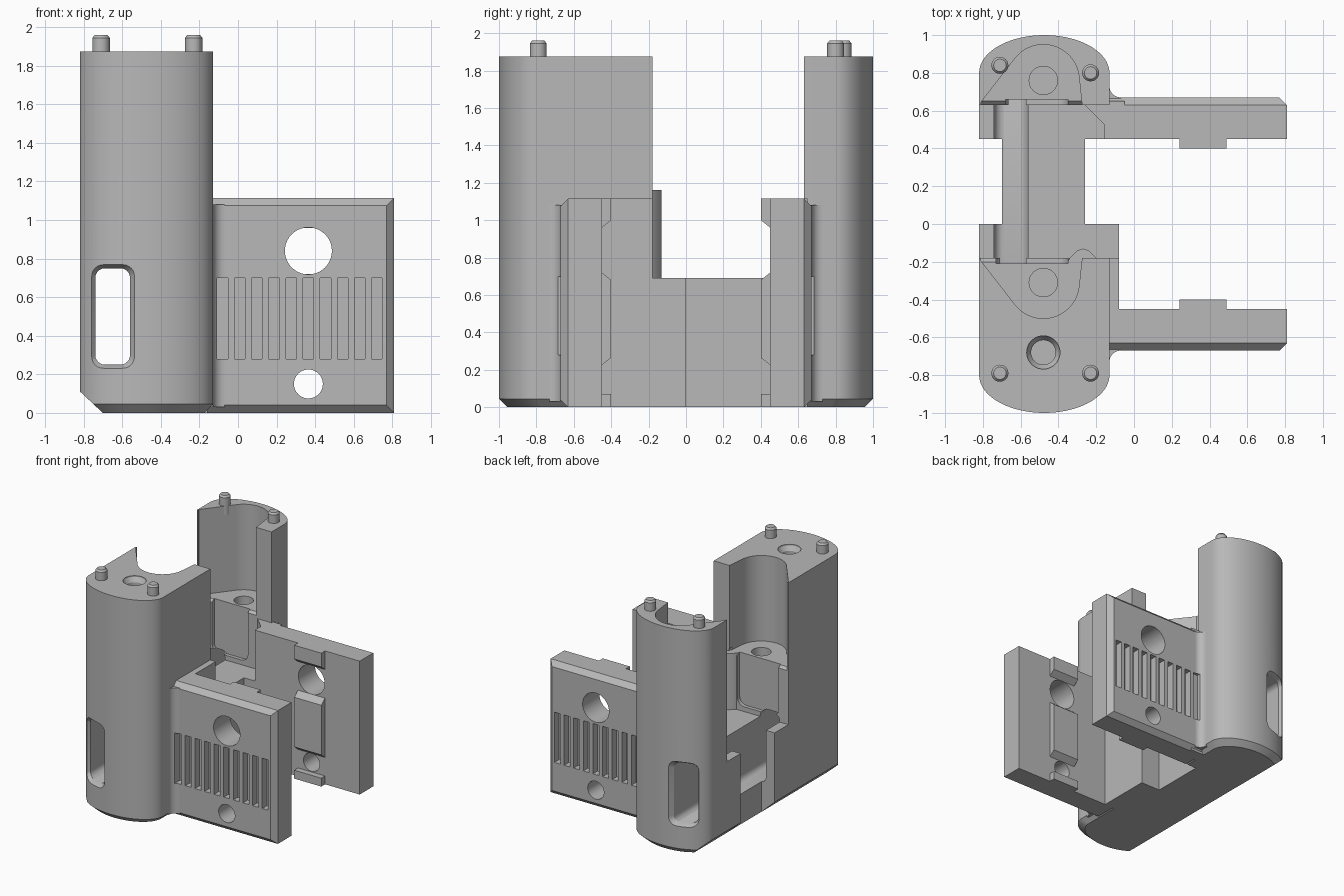
import bpy, bmesh
from math import sin, cos, pi, radians, sqrt

cube = bpy.data.objects.get("Cube")
if cube:
    bpy.data.objects.remove(cube, do_unlink=True)

grey = bpy.data.materials.new("plain grey")
grey.use_nodes = True
COL = (0.48, 0.48, 0.48, 1)
grey.diffuse_color = COL
grey.node_tree.nodes["Principled BSDF"].inputs["Base Color"].default_value = COL

CX = -0.475          # tower centre line
TOP, DECK, SHELF, ARM_TOP = 1.875, 0.69, 1.16, 1.115
FRONT, BACK = -0.18, 0.63


def loft(name, rings):
    """Closed solid through rings of equal length."""
    bm = bmesh.new()
    vs = [[bm.verts.new(p) for p in r] for r in rings]
    n = len(vs[0])
    for a, b in zip(vs, vs[1:]):
        for i in range(n):
            j = (i + 1) % n
            bm.faces.new((a[i], a[j], b[j], b[i]))
    bm.faces.new(vs[0][::-1])
    bm.faces.new(vs[-1])
    bmesh.ops.recalc_face_normals(bm, faces=bm.faces)
    return finish(name, bm)


def finish(name, bm):
    me = bpy.data.meshes.new(name)
    bm.to_mesh(me)
    bm.free()
    me.materials.append(grey)
    ob = bpy.data.objects.new(name, me)
    bpy.context.collection.objects.link(ob)
    return ob


def prism(name, pts, axis, lo, hi):
    put = {"x": lambda a, b, h: (h, a, b), "y": lambda a, b, h: (a, h, b),
           "z": lambda a, b, h: (a, b, h)}[axis]
    return loft(name, [[put(a, b, h) for a, b in pts] for h in (lo, hi)])


def box(name, x0, x1, y0, y1, z0, z1):
    return prism(name, [(x0, y0), (x1, y0), (x1, y1), (x0, y1)], "z", z0, z1)


def arc(cx, cy, r, a0, a1, n):
    return [(cx + r * cos(radians(a0 + (a1 - a0) * i / n)),
             cy + r * sin(radians(a0 + (a1 - a0) * i / n))) for i in range(n + 1)]


def circle(cx, cy, r, n=40):
    return arc(cx, cy, r, 0, 360, n)[:-1]


def rounded(x0, x1, z0, z1, r):
    return (arc(x1 - r, z1 - r, r, 0, 90, 6) + arc(x0 + r, z1 - r, r, 90, 180, 6)
            + arc(x0 + r, z0 + r, r, 180, 270, 6) + arc(x1 - r, z0 + r, r, 270, 360, 6))


def select(ob):
    bpy.ops.object.select_all(action="DESELECT")
    ob.select_set(True)
    bpy.context.view_layer.objects.active = ob


def cut(ob, cutter, keep=False):
    select(ob)
    m = ob.modifiers.new("cut", "BOOLEAN")
    m.operation, m.solver, m.object = "DIFFERENCE", "EXACT", cutter
    bpy.ops.object.modifier_apply(modifier=m.name)
    if not keep:
        bpy.data.objects.remove(cutter, do_unlink=True)


# Body: long plan with elliptical ends, chamfered at the foot
N = 40
plan = [(CX + 0.345 * cos(pi * i / N), 0.8 + 0.2 * sin(pi * i / N)) for i in range(N + 1)]
plan += [(2 * CX - x, -y) for x, y in plan]


def plan_ring(z, inset):
    return [(CX + (x - CX) * (1 - inset / 0.345), y * (1 - inset), z) for x, y in plan]


body = loft("twin_tower_body", [plan_ring(0, 0.045), plan_ring(0.045, 0), plan_ring(TOP, 0)])
cut(body, box("gap", -1, 0, FRONT, BACK, DECK, 2))
cut(body, box("right_notch", -0.26, 0.2, 0, 0.45, -1, 1))
cut(body, box("left_notch", -1, -0.70, 0, 0.45, -1, 1))
cut(body, prism("foot_wedge", [(-0.84, 0.13), (-0.84, -0.02), (-0.68, -0.02)], "y", -2, 2))

# Lengthwise channel that ends in flared windows
cut(body, prism("channel", rounded(-0.74, -0.56, 0.25, 0.75, 0.05), "y", -2, 2))
inner = rounded(-0.738, -0.562, 0.252, 0.748, 0.05)
outer = rounded(-0.76, -0.535, 0.23, 0.77, 0.06)


def wall_y(x):
    return 0.8 + 0.2 * sqrt(max(0, 1 - ((x - CX) / 0.345) ** 2))


for s in (-1, 1):
    cut(body, loft("flare", [[(x, s * 1.2, z) for x, z in outer],
                             [(x, s * (wall_y(x) + 0.003), z) for x, z in outer],
                             [(x, s * (wall_y(x) - 0.04), z) for x, z in inner]]))

# Tower pockets with shelf hole, chamfered lip and recessed panel
for face, s, px in ((FRONT, -1, -0.73), (BACK, 1, -0.68)):
    c = face + s * 0.13
    pocket = [(-0.81, face + s * 0.015), (-0.81, face - s * 0.1), (-0.27, face - s * 0.1), (-0.275, face)]
    pocket += [(x, c + s * y) for x, y in arc(-0.48, 0, 0.19, 5, 143, 24)]
    cut(body, prism("pocket", pocket, "z", SHELF, 3))
    cut(body, prism("shelf_hole", circle(-0.48, c, 0.075), "z", 0.8, 1.5))
    cut(body, prism("lip", [(face - s * 0.02, SHELF - 0.04), (face - s * 0.02, SHELF + 0.02),
                            (face + s * 0.04, SHELF + 0.02)], "x", -0.81, -0.27))
    cut(body, prism("panel", rounded(px, -0.35, 0.73, 1.3, 0.06), "y",
                    face - s * 0.1, face + s * 0.03))

# Countersunk screw hole in the front tower
cut(body, prism("screw_hole", circle(-0.48, -0.68, 0.065), "z", 1.5, 2))
cut(body, loft("countersink", [[(x, y, z) for x, y in circle(-0.48, -0.68, r)]
                               for r, z in ((0.062, TOP - 0.05), (0.088, TOP - 0.01), (0.088, 2))]))
parts = [body]

# Blocks and clip beside the front tower
parts += [box("front_inner_block", -0.25, -0.08, -0.46, FRONT, 0, ARM_TOP),
          box("front_deck_block", -0.25, -0.08, FRONT - 0.02, 0, 0, DECK),
          prism("front_clip", [(-0.35, -0.2), (-0.34, -0.18), (-0.30, -0.14), (-0.27, -0.13),
                               (-0.24, -0.14), (-0.20, -0.18), (-0.20, -0.2)], "z", 0.6, SHELF)]
# Slanted root of the back arm
parts.append(prism("back_arm_root", [(-0.26, 0.65), (-0.26, BACK), (-0.12, 0.49), (-0.12, 0.45),
                                     (-0.05, 0.45), (-0.05, 0.65)], "z", 0, ARM_TOP))

# Arms with holes, vent slots, root fillets and inner rails
for label, s in (("front", -1), ("back", 1)):
    arm = box(label + "_arm", -0.16, 0.81, s * 0.45, s * 0.67, 0, ARM_TOP)
    bm = bmesh.new()
    bm.from_mesh(arm.data)
    bmesh.ops.recalc_face_normals(bm, faces=bm.faces)
    edges = [e for e in bm.edges if all(abs(v.co.y) > 0.6 for v in e.verts)
             and sum(v.co.x for v in e.verts) > 0]
    bmesh.ops.bevel(bm, geom=edges, offset=0.04, segments=1, affect="EDGES", profile=0.5)
    bm.to_mesh(arm.data)
    bm.free()
    fillet = prism(label + "_arm_fillet", [(-0.16, s * 0.65), (-0.16, s * 0.73)] +
                   [(x, s * y) for x, y in arc(-0.07, 0.73, 0.06, 180, 270, 8)] +
                   [(-0.07, s * 0.65)], "z", 0.03, 1.08)
    for i in range(10):
        x = -0.108 + 0.089 * i
        slot = box("slot", x, x + 0.055, s * 0.61, s * 0.8, 0.28, 0.70)
        if i == 0:
            cut(fillet, slot, keep=True)
        cut(arm, slot)
    for z, r in ((0.84, 0.122), (0.15, 0.075)):
        cut(arm, prism("bore", circle(0.365, z, r), "y", s * 0.3, s * 0.9))
    parts += [arm, fillet]
    for pos, z0, z1, lo, hi in (("lower", 0, 0.07, 0, 0), ("middle", 0.225, 0.72, 0.04, 0.04),
                                ("upper", 0.96, ARM_TOP, 0.04, 0)):
        parts.append(prism(label + "_" + pos + "_rail",
                           [(s * 0.46, z0), (s * 0.45, z0), (s * 0.40, z0 + lo),
                            (s * 0.40, z1 - hi), (s * 0.45, z1), (s * 0.46, z1)], "x", 0.24, 0.49))

# Locating pins with chamfered tips
for i, (x, y) in enumerate([(-0.71, -0.79), (-0.23, -0.79), (-0.71, 0.84), (-0.23, 0.80)]):
    parts.append(loft("locating_pin_%d" % (i + 1),
                      [[(a, b, z) for a, b in circle(x, y, r, 24)]
                       for r, z in ((0.045, 1.8), (0.045, 1.945), (0.033, 1.96))]))

for ob in parts:
    select(ob)
    bpy.ops.object.shade_smooth_by_angle()
